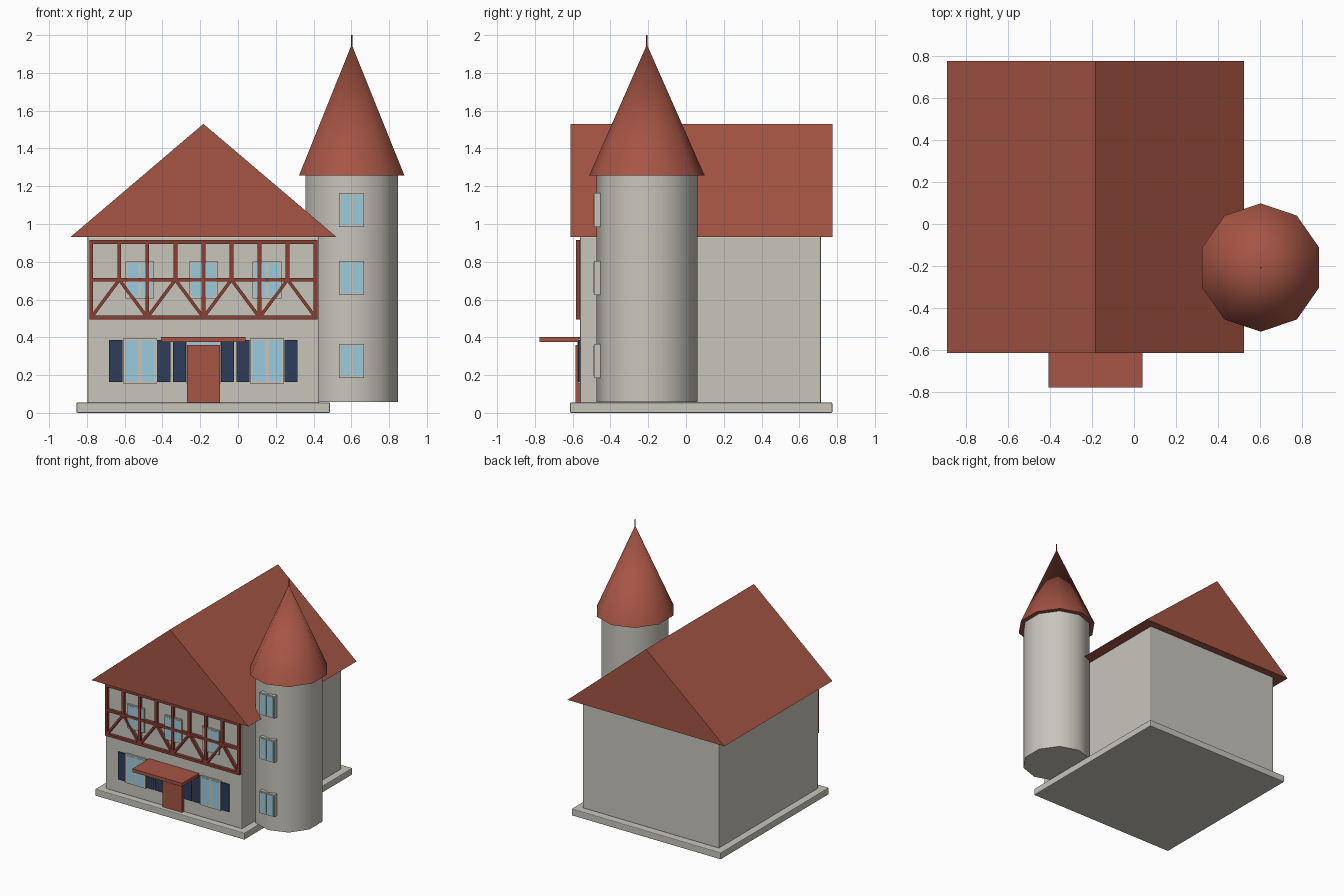
import bpy, bmesh, math
from mathutils import Vector

cube = bpy.data.objects.get("Cube")
if cube:
    bpy.data.objects.remove(cube, do_unlink=True)


def material(name, r, g, b):
    m = bpy.data.materials.new(name)
    m.use_nodes = True
    m.diffuse_color = (r, g, b, 1)
    m.node_tree.nodes["Principled BSDF"].inputs["Base Color"].default_value = (r, g, b, 1)
    return m


PLASTER = material("plaster", 0.58, 0.56, 0.50)
ROOF = material("roof red", 0.38, 0.09, 0.058)
TIMBER = material("timber red", 0.26, 0.05, 0.035)
GLASS = material("pale blue glass", 0.32, 0.60, 0.73)
SHUTTER = material("navy shutter", 0.028, 0.047, 0.10)


def from_bmesh(name, bm, mat):
    bmesh.ops.recalc_face_normals(bm, faces=bm.faces)
    mesh = bpy.data.meshes.new(name)
    bm.to_mesh(mesh)
    bm.free()
    mesh.materials.append(mat)
    obj = bpy.data.objects.new(name, mesh)
    bpy.context.collection.objects.link(obj)
    return obj


def box(name, mat, xs, ys, zs, bevel=0):
    bm = bmesh.new()
    bmesh.ops.create_cube(bm, size=1)
    for v in bm.verts:
        v.co = [lo if c < 0 else hi for c, (lo, hi) in zip(v.co, (xs, ys, zs))]
    obj = from_bmesh(name, bm, mat)
    if bevel:
        mod = obj.modifiers.new("soft edges", "BEVEL")
        mod.width, mod.segments = bevel, 2
    return obj


def cone(name, mat, r1, r2, z0, z1, sides=10):
    bm = bmesh.new()
    bmesh.ops.create_cone(bm, cap_ends=True, segments=sides,
                          radius1=r1, radius2=r2, depth=z1 - z0)
    obj = from_bmesh(name, bm, mat)
    obj.location = (TX, TY, (z0 + z1) / 2)
    obj.scale.x = 0.96
    return obj


def smooth(obj):
    bpy.ops.object.select_all(action="DESELECT")
    obj.select_set(True)
    bpy.context.view_layer.objects.active = obj
    bpy.ops.object.shade_smooth_by_angle(angle=math.radians(40))


def beam(name, a, b, w=0.02):
    """Timber in the facade plane from a to b, both (x, z)."""
    a, b = Vector(a), Vector(b)
    d = b - a
    half = d.length / 2
    obj = box(name, TIMBER, (-half, half), (-0.0125, 0.0125), (-w / 2, w / 2))
    mid = (a + b) / 2
    obj.location = (mid.x, -0.571, mid.y)
    obj.rotation_euler.y = -math.atan2(d.y, d.x)
    return obj


def window(name, x, z, w, h, front, back):
    """Plaster frame with two glass panes and a centre bar."""
    box(name + "_frame", PLASTER, (x - w / 2, x + w / 2), (front, back), (z - h / 2, z + h / 2))
    pane, bar = w * 0.38, w * 0.05
    for side, label in ((-1, "right"), (1, "left")):
        edges = sorted((x + side * bar, x + side * (bar + pane)))
        box(f"{name}_{label}_pane", GLASS, edges, (front - 0.003, front + 0.003),
            (z - h * 0.45, z + h * 0.45))


MID = -0.183          # centre line of the house
TX, TY = 0.602, -0.207  # tower axis

# House body on its plinth
box("plinth", PLASTER, (-0.855, 0.487), (-0.614, 0.775), (0, 0.055), 0.006)
box("house_walls", PLASTER, (-0.797, 0.43), (-0.56, 0.715), (0.05, 0.935), 0.008)

# Solid gable roof
bm = bmesh.new()
profile = [bm.verts.new((x, -0.612, z)) for x, z in ((-0.888, 0.93), (0.523, 0.93), (MID, 1.53))]
gable = bm.faces.new(profile)
ext = bmesh.ops.extrude_face_region(bm, geom=[gable], use_keep_orig=True)
bmesh.ops.translate(bm, vec=(0, 1.387, 0),
                    verts=[g for g in ext["geom"] if isinstance(g, bmesh.types.BMVert)])
from_bmesh("gable_roof", bm, ROOF)

# Round tower with pointed roof and finial
smooth(cone("tower", PLASTER, 0.267, 0.267, 0.058, 1.262))
smooth(cone("tower_roof", ROOF, 0.305, 0, 1.258, 1.95))
cone("finial", TIMBER, 0.004, 0.004, 1.93, 2.0, 8)
for i, z in enumerate((0.275, 0.715, 1.075)):
    window(f"tower_window_{i + 1}", TX, z, 0.132, 0.18, -0.487, -0.43)

# Half-timbered upper storey
LOW, MIDDLE, HIGH = 0.505, 0.705, 0.905
posts = [MID + 0.1485 * i for i in range(-4, 5)]
for label, z in (("bottom", LOW), ("middle", MIDDLE), ("top", HIGH)):
    beam(f"{label}_rail", (posts[0] - 0.01, z), (posts[-1] + 0.01, z))
for i, x in enumerate(posts):
    beam(f"post_{i + 1}", (x, MIDDLE if i % 2 else LOW), (x, HIGH))
for i in range(len(posts) - 1):
    z0, z1 = (LOW, MIDDLE) if i % 2 == 0 else (MIDDLE, LOW)
    beam(f"brace_{i + 1}", (posts[i], z0), (posts[i + 1], z1), 0.017)

# Front windows, upper row and shuttered ground row
for label, offset in (("right", -1), ("middle", 0), ("left", 1)):
    x = MID + offset * 0.337
    window(f"upper_{label}_window", x, 0.703, 0.152, 0.195, -0.574, -0.55)
    x = MID + offset * 0.337
    window(f"lower_{label}_window", x, 0.275, 0.18, 0.24, -0.572, -0.55)
    for side, name in ((-1, "right"), (1, "left")):
        cx = x + side * 0.127
        box(f"{label}_window_{name}_shutter", SHUTTER, (cx - 0.035, cx + 0.035),
            (-0.57, -0.55), (0.163, 0.387))

# Door and canopy
box("door", ROOF, (MID - 0.088, MID + 0.088), (-0.584, -0.55), (0.055, 0.36))
box("canopy", ROOF, (MID - 0.224, MID + 0.224), (-0.776, -0.55), (0.375, 0.402))
